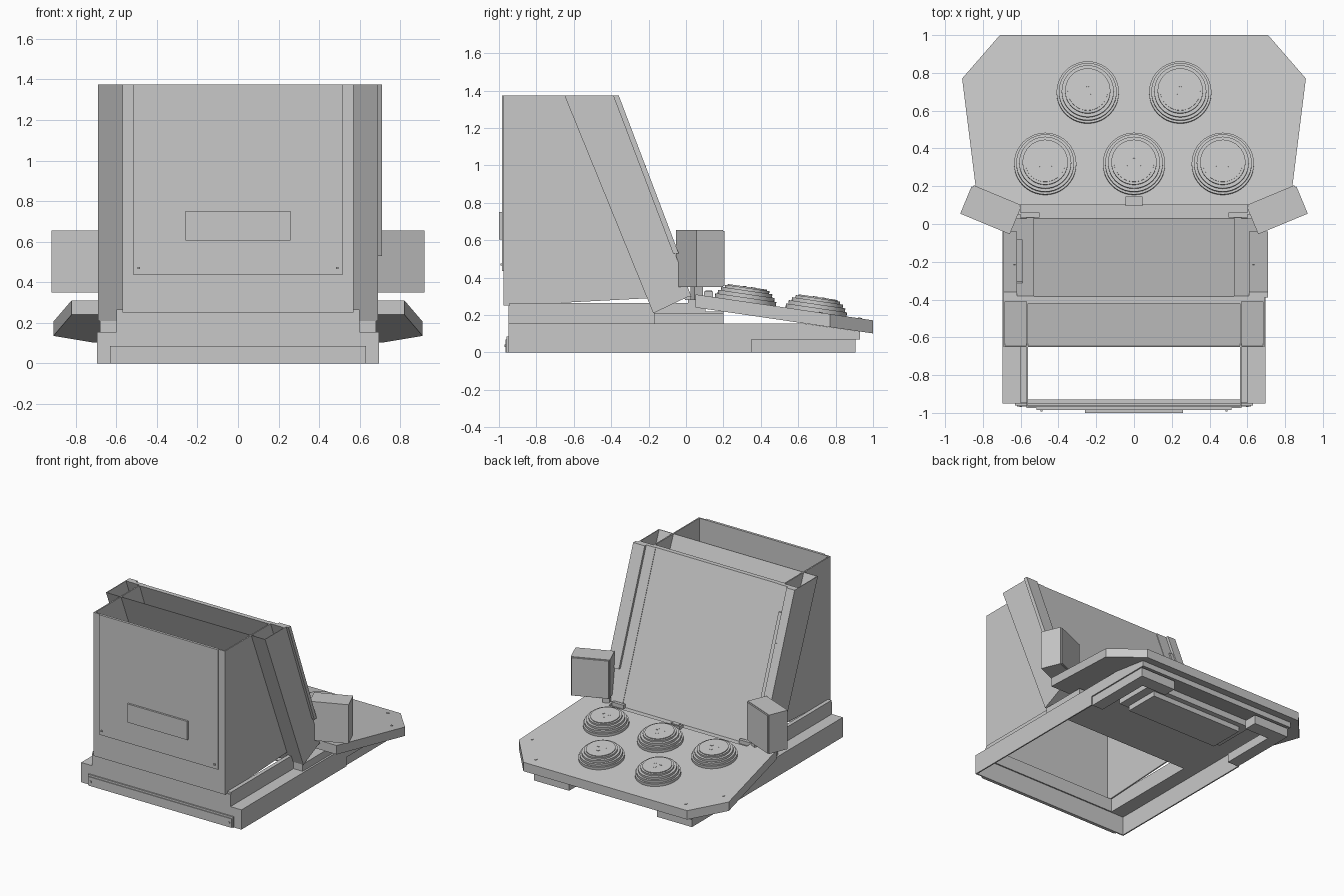
import bpy
import bmesh
import math
from mathutils import Matrix, Vector

cube = bpy.data.objects.get("Cube")
if cube:
    bpy.data.objects.remove(cube, do_unlink=True)

grey = bpy.data.materials.new("plain grey")
grey.use_nodes = True
COLOUR = (0.58, 0.58, 0.58, 1)
grey.diffuse_color = COLOUR
grey.node_tree.nodes["Principled BSDF"].inputs["Base Color"].default_value = COLOUR

TOP = 1.375      # height of the open cabinet top
LEAN = 0.38      # run of the screen per unit of drop
W = 0.57         # half width of the cabinet
B = 0.695        # half width of the base
SIDES = (("left", 1), ("right", -1))


def finish(name, bm):
    bmesh.ops.recalc_face_normals(bm, faces=bm.faces)
    mesh = bpy.data.meshes.new(name)
    bm.to_mesh(mesh)
    bm.free()
    mesh.materials.append(grey)
    obj = bpy.data.objects.new(name, mesh)
    bpy.context.collection.objects.link(obj)
    return obj


def loft(name, lower, upper):
    """Solid between two matching outlines."""
    bm = bmesh.new()
    a = [bm.verts.new(p) for p in lower]
    b = [bm.verts.new(p) for p in upper]
    bm.faces.new(a)
    bm.faces.new(b)
    for i in range(len(a)):
        j = (i + 1) % len(a)
        bm.faces.new((a[i], a[j], b[j], b[i]))
    return finish(name, bm)


def side_prism(name, x0, x1, profile):
    """Extrude a (y, z) profile across x."""
    return loft(name, [(x0, y, z) for y, z in profile],
                [(x1, y, z) for y, z in profile])


def box(name, x0, x1, y0, y1, z0, z1):
    return side_prism(name, x0, x1, [(y0, z0), (y1, z0), (y1, z1), (y0, z1)])


def leaning(name, x0, x1, d0, d1, z0, z1):
    """Slab parallel to the screen; d is its depth at the cabinet top."""
    def y(d, z):
        return d + LEAN * (TOP - z)
    return side_prism(name, x0, x1, [(y(d0, z0), z0), (y(d1, z0), z0),
                                     (y(d1, z1), z1), (y(d0, z1), z1)])


def disc(bm, radius, depth, matrix, sides=40):
    bmesh.ops.create_cone(bm, cap_ends=True, segments=sides, radius1=radius,
                          radius2=radius, depth=depth, matrix=matrix)


# Base: thin-walled tray with a shelf round the opening and a rear floor
wall = [(-0.95, 0), (0.35, 0), (0.35, 0.07), (0.93, 0.07),
        (0.93, 0.112), (0.63, 0.155), (-0.95, 0.155)]
for side, s in SIDES:
    side_prism(side + "_base_wall", s * 0.685, s * B, wall)
    box(side + "_base_shelf", s * W, s * 0.685, -0.94, -0.12, 0.147, 0.155)
    # L-shaped rear foot
    box(side + "_foot_long", s * 0.59, s * 0.685, 0.35, 0.905, 0, 0.07)
    box(side + "_foot_cross", s * 0.38, s * 0.59, 0.8, 0.905, 0, 0.07)
    # Upper tier and shoulder under the screen housing
    box(side + "_tier_wall", s * W, s * 0.6, -0.945, 0.02, 0.155, 0.265)
    box(side + "_shoulder", s * 0.6, s * 0.68, -0.17, 0.2, 0.155, 0.21)
box("base_front_wall", -0.685, 0.685, -0.95, -0.94, 0, 0.155)
box("base_front_shelf", -W, W, -0.94, -0.93, 0.147, 0.155)
box("base_front_plate", -0.63, 0.63, -0.96, -0.95, 0, 0.085)
box("base_front_inner_plate", -0.62, 0.62, -0.966, -0.96, 0, 0.07)
side_prism("base_floor", -0.685, 0.685,
           [(-0.12, 0.147), (0.63, 0.147), (0.93, 0.07),
            (0.93, 0.112), (0.63, 0.155), (-0.12, 0.155)])
box("tier_front_wall", -0.6, 0.6, -0.95, -0.93, 0.155, 0.25)
box("deck_riser", -0.6, 0.6, 0, 0.2, 0.155, 0.22)
box("underside_block", -0.4, 0.4, 0.42, 0.7, 0.03, 0.147)
box("underside_block_rim", -0.47, 0.47, 0.4, 0.74, 0.07, 0.147)

# Open cabinet, its side walls running on to the screen
box("cabinet_front_wall", -W, W, -0.975, -0.965, 0.25, TOP)
for side, s in SIDES:
    side_prism(side + "_cabinet_wall", s * (W - 0.01), s * W,
               [(-0.97, 0.25), (-0.01, 0.3), (-0.42, TOP), (-0.97, TOP)])
box("service_panel", -0.515, 0.515, -0.985, -0.975, 0.435, TOP)
box("panel_plate", -0.26, 0.26, -1.0, -0.985, 0.605, 0.75)
for side, s in SIDES:
    box(side + "_panel_screw", s * 0.484, s * 0.496, -0.993, -0.985, 0.464, 0.476)
    box(side + "_base_screw", s * 0.594, s * 0.606, -0.97, -0.96, 0.03, 0.042)

# Open-topped leaning screen housing
side_prism("housing_back", -0.69, 0.69,
           [(-0.65, TOP), (-0.645, TOP), (-0.168, 0.213), (-0.175, 0.21)])
for side, s in SIDES:
    side_prism(side + "_housing_wall", s * 0.684, s * 0.69,
               [(-0.65, TOP), (-0.39, TOP), (0.015, 0.3), (-0.175, 0.21)])
side_prism("housing_floor", -0.685, 0.685,
           [(-0.175, 0.21), (0.015, 0.3), (0.015, 0.31), (-0.175, 0.22)])

# Screen and its rails
leaning("screen_panel", -W, W, -0.42, -0.392, 0.28, TOP)
leaning("screen_face", -0.53, 0.53, -0.392, -0.384, 0.28, TOP)
for side, s in SIDES:
    leaning(side + "_screen_rail", s * W, s * 0.69, -0.41, -0.38, 0.3, TOP)
    leaning(side + "_inner_bead", s * 0.53, s * W, -0.392, -0.38, 0.28, TOP)
    box(side + "_rail_screw", s * 0.627, s * 0.637, -0.26, -0.215, 0.985, 1.0)
leaning("left_rail_cover", 0.61, 0.71, -0.39, -0.36, 0.53, TOP)
leaning("right_rail_cover", -0.69, -0.62, -0.385, -0.36, 0.53, TOP)
leaning("right_rail_step", -0.62, -0.59, -0.385, -0.37, 0.62, 1.2)
box("screen_sill", -0.6, 0.6, 0.01, 0.105, 0.22, 0.285)


# Sloping control deck, notched in front of the screen
def deck_z(y):
    return 0.318 - 0.146 * y


half = [(0.6, 0.1), (0.6, 0.05), (0.82, 0.05), (0.91, 0.77), (0.71, 1.0)]
outline = half + [(-x, y) for x, y in reversed(half)]
loft("control_deck", [(x, y, deck_z(y) - 0.07) for x, y in outline],
     [(x, y, deck_z(y)) for x, y in outline])
tilt = Matrix.Rotation(-math.atan(0.146), 4, "X")

# Stepped round buttons: (radius, bottom, top)
STEPS = ((0.165, -0.01, 0.022), (0.153, 0.022, 0.042),
         (0.138, 0.042, 0.06), (0.12, 0.06, 0.074), (0.106, 0.074, 0.08))
for n, (x, y) in enumerate([(-0.245, 0.695), (0.245, 0.695), (-0.47, 0.317),
                            (0, 0.317), (0.47, 0.317)]):
    bm = bmesh.new()
    frame = Matrix.Translation((x, y, deck_z(y))) @ tilt
    for radius, z0, z1 in STEPS:
        disc(bm, radius, z1 - z0,
             frame @ Matrix.Translation((0, 0, (z0 + z1) / 2)))
    # Three small raised marks on the cap
    for k in range(3):
        angle = k * math.tau / 3 + math.pi / 2
        spot = Vector((0.03 * math.cos(angle), 0.03 * math.sin(angle), 0.08))
        disc(bm, 0.012, 0.004, frame @ Matrix.Translation(spot), 8)
    obj = finish("button_%d" % (n + 1), bm)
    bpy.ops.object.select_all(action="DESELECT")
    obj.select_set(True)
    bpy.context.view_layer.objects.active = obj
    bpy.ops.object.shade_smooth_by_angle(angle=math.radians(25))

# Deck screws and small sensor block
for side, s in SIDES:
    for n, (x, y) in enumerate([(0.65, 0.93), (0.83, 0.72)]):
        bm = bmesh.new()
        disc(bm, 0.01, 0.008, Matrix.Translation((s * x, y, deck_z(y))) @ tilt, 12)
        finish("%s_deck_screw_%d" % (side, n + 1), bm)
box("sensor_block", -0.045, 0.045, 0.095, 0.145, 0.28, 0.325)
box("sensor_cap", -0.03, 0.03, 0.105, 0.14, 0.325, 0.332)

# Angled speaker boxes with brackets
for side, s in SIDES:
    parts = (box(side + "_speaker_box", -0.142, 0.142, -0.083, 0.073, 0.35, 0.655),
             box(side + "_speaker_plate", -0.135, 0.135, 0.073, 0.083, 0.355, 0.65),
             box(side + "_speaker_bracket", s * -0.135, s * -0.085, 0, 0.05, 0.28, 0.35))
    for part in parts:
        part.matrix_world = (Matrix.Translation((s * 0.757, 0.077, 0))
                             @ Matrix.Rotation(s * math.radians(22.6), 4, "Z"))
    box(side + "_corner_bracket", s * 0.5, s * 0.6, 0.035, 0.06, 0.28, 0.315)
